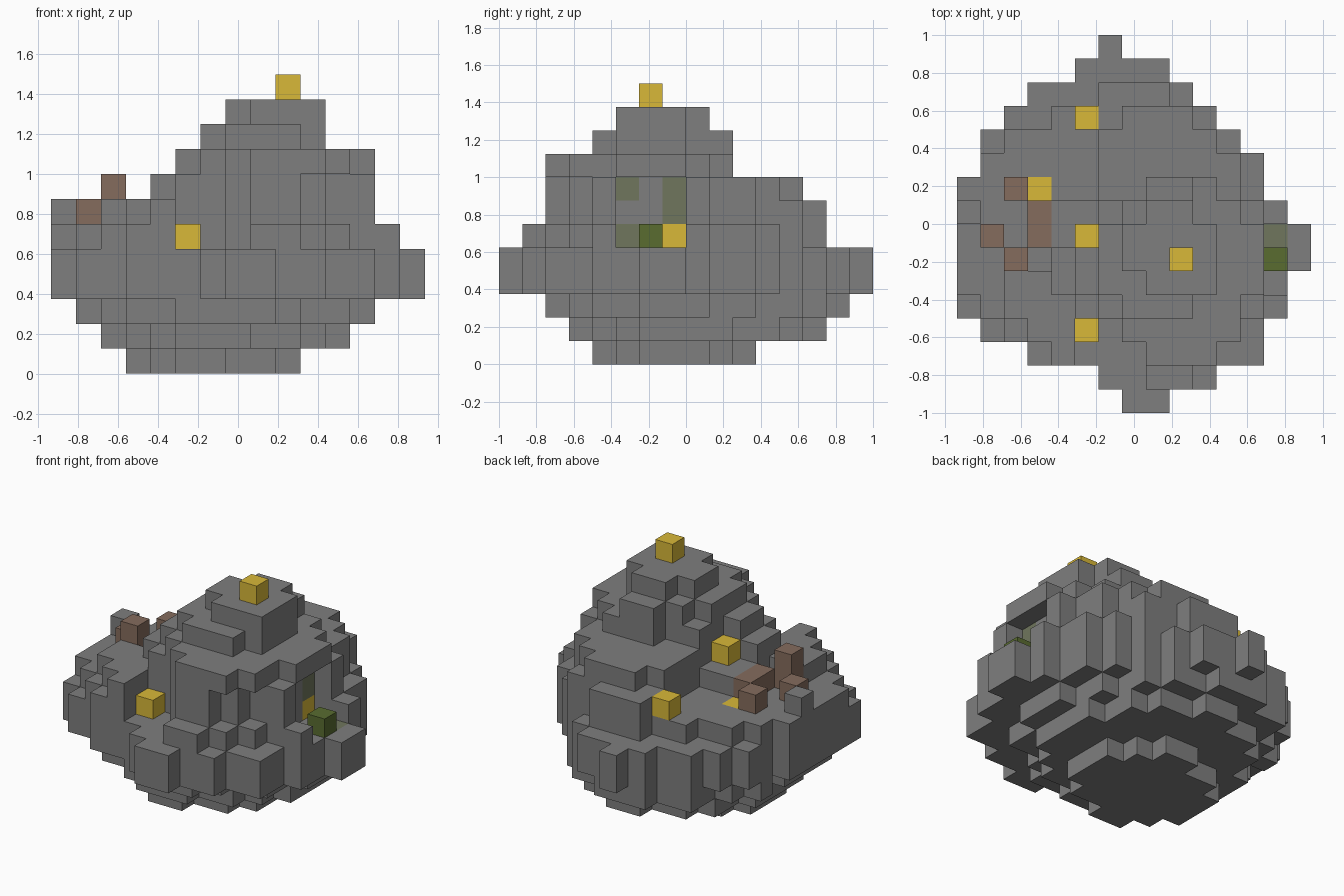
import bpy
import bmesh
import random
from mathutils import Vector

random.seed(4)
UNIT = 0.125

cube = bpy.data.objects.get("Cube")
if cube:
    bpy.data.objects.remove(cube, do_unlink=True)


def material(name, red, green, blue):
    mat = bpy.data.materials.new(name)
    mat.use_nodes = True
    colour = (red, green, blue, 1)
    mat.diffuse_color = colour
    mat.node_tree.nodes["Principled BSDF"].inputs["Base Color"].default_value = colour
    return mat


stone_grey = material("stone grey", .21, .21, .21)
ore_gold = material("ore gold", .69, .48, .04)
earth_brown = material("earth brown", .235, .15, .11)
moss_green = material("moss green", .10, .15, .03)
lichen_green = material("lichen green", .16, .18, .11)


def block_object(name, cells, mat):
    """Mesh of the exposed faces of a set of unit blocks."""
    bm = bmesh.new()
    corners = {}

    def corner(point):
        key = tuple(round(value * 2) for value in point)
        if key not in corners:
            corners[key] = bm.verts.new(point * UNIT)
        return corners[key]

    for cell in cells:
        centre = Vector(cell) + Vector((0, .5, .5))
        for axis in range(3):
            for side in (-1, 1):
                beside = list(cell)
                beside[axis] += side
                if tuple(beside) in cells:
                    continue
                out, u, v = Vector(), Vector(), Vector()
                out[axis] = side / 2
                u[(axis + 1) % 3] = .5
                v[(axis + 2) % 3] = side / 2
                ring = (-u - v, u - v, u + v, v - u)
                bm.faces.new([corner(centre + out + step) for step in ring])
    mesh = bpy.data.meshes.new(name)
    bm.to_mesh(mesh)
    bm.free()
    mesh.materials.append(mat)
    obj = bpy.data.objects.new(name, mesh)
    bpy.context.collection.objects.link(obj)
    return obj


# Widest outline of the boulder: first and last block of each row, front to back
rows = [(0, 1), (-1, 3), (-4, 5), (-6, 5), (-7, 6), (-7, 6), (-7, 7), (-7, 7),
        (-7, 6), (-7, 5), (-6, 5), (-6, 4), (-5, 3), (-4, 2), (-2, 1), (-1, -1)]
columns = [(i, j) for j, (first, last) in enumerate(rows, -8)
           for i in range(first, last + 1)]

# Layers: level, left, right, front, back, centre x, centre y, roundness
layers = [
    (0, -4.5, 2.5, -4, 3, -1, -.5, 1.5),
    (1, -5.5, 4.5, -5, 6, -1, -.5, 1.7),
    (2, -6.5, 5.5, -6, 7, -1, -.5, 1.7),
    (5, -7.5, 6.5, -7, 6, 0, -.5, 1.8),
    (6, -7.5, 5.5, -6, 6, 0, -.5, 1.7),
    (7, -3.5, 5.5, -6, 5, 1, -1.5, 1.7),
    (8, -2.5, 5.5, -6, 2, 2, -1.5, 1.6),
    (9, -1.5, 3.5, -4, 2, 1, -1.5, 1.6),
    (10, -.5, 3.5, -3, 1, 2, -1.5, 1.4),
]

rough = {column: random.uniform(-.08, .07) for column in columns}
rock = {(i, j, k) for i, j in columns for k in (3, 4)}
for level, left, right, front, back, cx, cy, power in layers:
    for i, j in columns:
        dx, dy = i - cx, j + .5 - cy
        u = abs(dx) / (right - cx if dx > 0 else cx - left)
        v = abs(dy) / (back - cy if dy > 0 else cy - front)
        if u ** power + v ** power + rough[i, j] < 1:
            rock.add((i, j, level))


def blocks(xs, ys, zs):
    return {(i, j, k) for i in xs for j in ys for k in zs}


top = 12
rock -= blocks(range(5, 7), range(-3, 0), range(5, 8))      # cave in the side
rock -= blocks(range(-7, -1), range(1, 8), range(6, top))   # back terrace
rock -= blocks(range(-7, -3), range(-2, 1), range(6, top))  # hollow on the shoulder
rock -= blocks(range(-7, -5), range(-8, 1), range(6, top))  # side ledge
rock -= blocks(range(-4, -1), range(-1, 1), range(7, top))  # step beside the peak
rock -= blocks(range(-2, 1), range(-8, -5), range(5, top))  # ledge below the nugget
rock -= blocks([-1], [-5], range(5, top))

rock |= blocks([3], range(-3, 0), range(9, 11))             # wall under the peak
rock |= blocks([5], [-4, 0], range(5, 8))                   # cave jambs
rock |= blocks([-3], [-6], range(5, 7))                     # standing stones
rock |= blocks([-7], [0], range(5, 7))
rock |= {(6, -4, 5), (6, 0, 5), (0, -1, 10), (1, 0, 10)}

# Coloured blocks set into the rock
deposits = {
    "gold_nuggets": (ore_gold, {(2, -2, 11), (-2, -1, 7), (-2, 4, 6), (-4, 1, 5),
                                (-2, -5, 5), (4, -1, 5)}),
    "earth_stumps": (earth_brown, {(-5, -2, 7), (-5, -2, 6), (-5, 1, 6),
                                   (-4, 0, 6), (-4, -1, 6), (-6, -1, 6)}),
    "moss_block": (moss_green, {(6, -2, 5)}),
    "lichen_blocks": (lichen_green, {(4, -3, 7), (4, -1, 7), (4, -1, 6),
                                     (4, -3, 5), (6, -1, 4)}),
}
for name, (mat, cells) in deposits.items():
    rock -= cells
    for i, j, k in cells:
        if i < 4:
            rock -= blocks([i], [j], range(k + 1, top))
    block_object(name, cells, mat)

block_object("boulder", rock, stone_grey)
